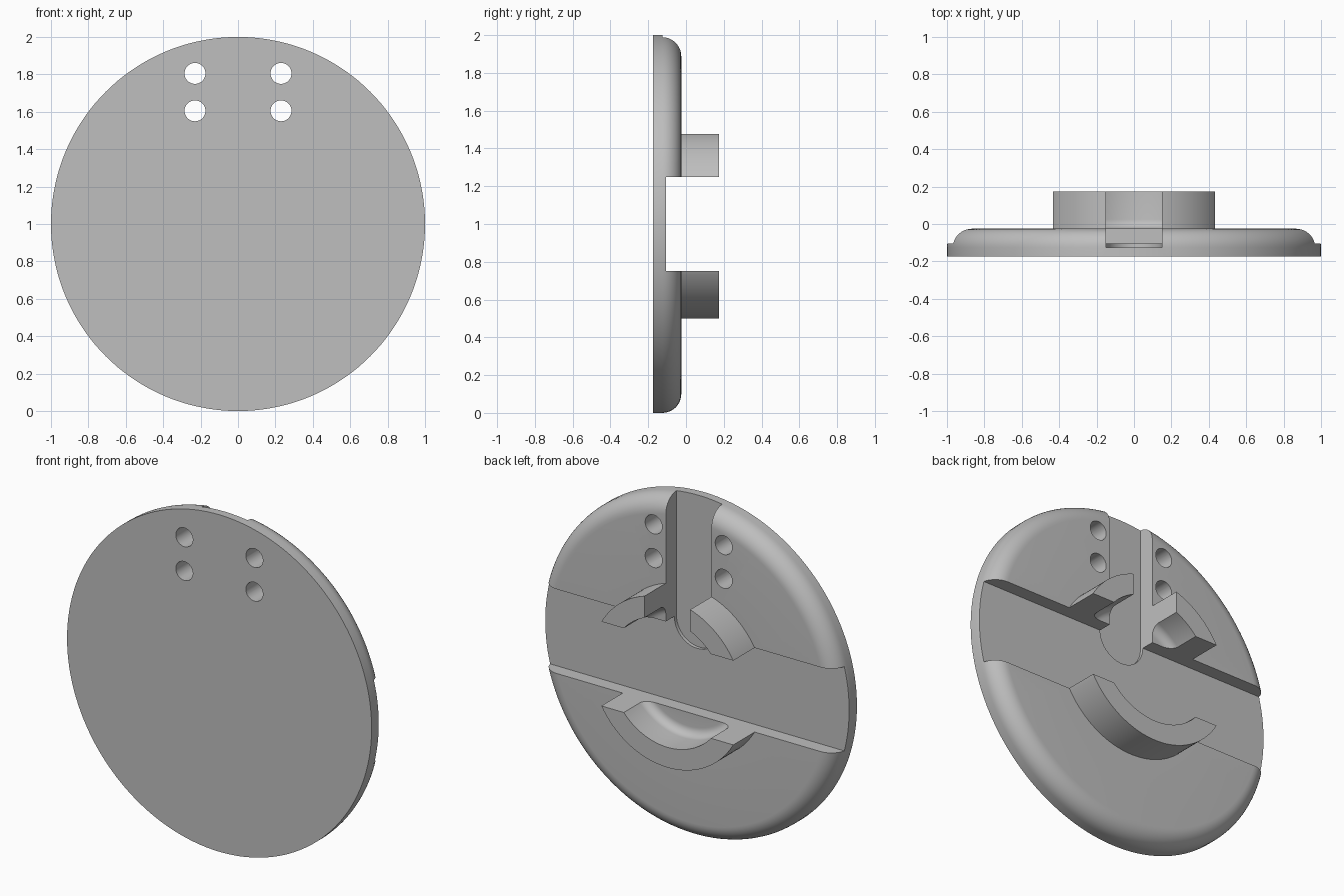
import bpy, bmesh
from math import pi, sin, cos
from mathutils import Vector, Matrix

cube = bpy.data.objects.get("Cube")
if cube:
    bpy.data.objects.remove(cube, do_unlink=True)

FRONT, BACK, FLOOR, SLOT_FLOOR, TOP = -0.175, -0.025, -0.105, -0.125, 0.175
CENTRE = Vector((0, 0, 1))

grey = bpy.data.materials.new("plain grey")
grey.use_nodes = True
grey.diffuse_color = (0.52, 0.52, 0.52, 1)
grey.node_tree.nodes["Principled BSDF"].inputs["Base Color"].default_value = grey.diffuse_color


def make_object(name, bm):
    bmesh.ops.recalc_face_normals(bm, faces=bm.faces)
    mesh = bpy.data.meshes.new(name)
    bm.to_mesh(mesh)
    bm.free()
    obj = bpy.data.objects.new(name, mesh)
    bpy.context.collection.objects.link(obj)
    mesh.materials.append(grey)
    return obj


def arc(cx, cy, r, start, end, steps):
    angles = [start + (end - start) * i / steps for i in range(steps + 1)]
    return [(cx + r * cos(a), cy + r * sin(a)) for a in angles]


def lathe(name, profile, steps=144):
    """Revolve (radius, y) points around the disc axis."""
    bm = bmesh.new()
    verts = [bm.verts.new((r, y, CENTRE.z)) for r, y in profile]
    edges = [bm.edges.new(pair) for pair in zip(verts, verts[1:])]
    bmesh.ops.spin(bm, geom=verts + edges, cent=CENTRE, axis=(0, 1, 0),
                   angle=2 * pi, steps=steps, use_merge=False)
    bmesh.ops.remove_doubles(bm, verts=bm.verts, dist=0.0001)
    return make_object(name, bm)


def prism(name, outline, y0, y1):
    """Extrude an (x, z) outline along y."""
    bm = bmesh.new()
    face = bm.faces.new([bm.verts.new((x, y0, z)) for x, z in outline])
    new = bmesh.ops.extrude_face_region(bm, geom=[face])["geom"]
    bmesh.ops.translate(bm, vec=(0, y1 - y0, 0),
                        verts=[v for v in new if isinstance(v, bmesh.types.BMVert)])
    return make_object(name, bm)


# Disc with rounded back rim and a raised ring that has a filleted inside
profile = [(0, FRONT), (1, FRONT)]
profile += arc(0.9, BACK - 0.1, 0.1, 0, pi / 2, 10)
profile += [(0.5, BACK), (0.5, TOP), (0.38, TOP)]
profile += arc(0.33, BACK + 0.05, 0.05, 0, -pi / 2, 8)
profile += [(0, BACK)]
disc = lathe("grooved_disc", profile)

# Wide cross channel, upright slot with a round end, and four holes
cutters = [prism("channel_cutter", [(-2, 0.75), (2, 0.75), (2, 1.25), (-2, 1.25)], FLOOR, 1)]
slot = [(0.15, 3), (-0.15, 3)] + arc(0, 1.25, 0.15, pi, 2 * pi, 24)
cutters.append(prism("slot_cutter", slot, SLOT_FLOOR, 1))
for x in (-0.23, 0.23):
    for z in (1.605, 1.805):
        cutters.append(prism("hole_cutter", arc(x, z, 0.056, 0, 2 * pi, 32)[:-1], -1, 1))

bpy.ops.object.select_all(action="DESELECT")
bpy.context.view_layer.objects.active = disc
disc.select_set(True)
for cutter in cutters:
    cutter.hide_render = True
    mod = disc.modifiers.new("cut", "BOOLEAN")
    mod.operation = "DIFFERENCE"
    mod.solver = "EXACT"
    mod.object = cutter
    bpy.ops.object.modifier_apply(modifier=mod.name)
    bpy.data.objects.remove(cutter, do_unlink=True)

bpy.ops.object.shade_smooth_by_angle(angle=pi / 6)
